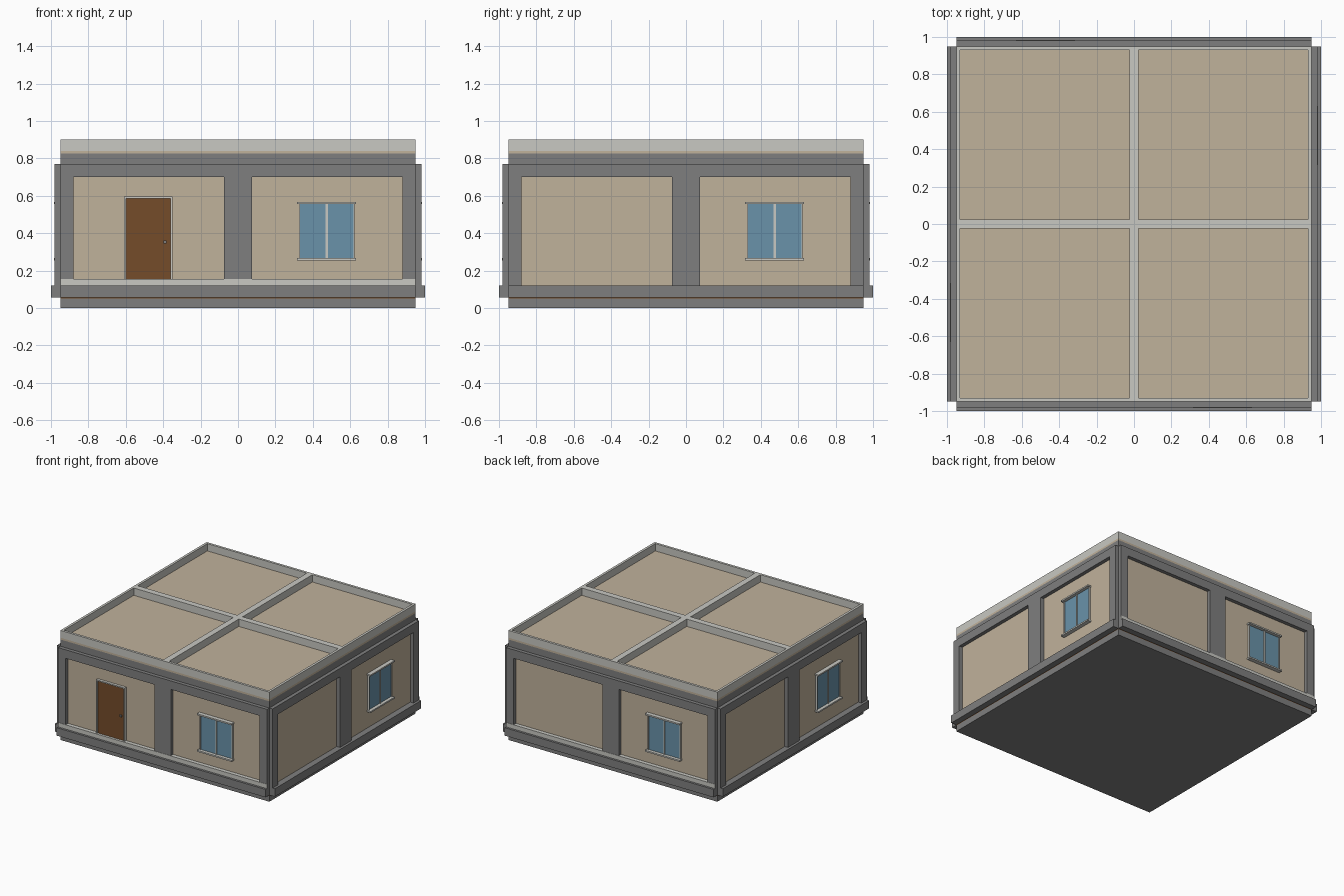
import bpy, bmesh, math
from mathutils import Matrix

if "Cube" in bpy.data.objects:
    bpy.data.objects.remove(bpy.data.objects["Cube"])


def mat(name, rgb):
    m = bpy.data.materials.new(name)
    m.diffuse_color = (*rgb, 1)
    m.use_nodes = True
    m.node_tree.nodes["Principled BSDF"].inputs["Base Color"].default_value = m.diffuse_color
    return m


GREY = mat("dark concrete", (0.212, 0.212, 0.212))
LIGHT = mat("light trim", (0.58, 0.58, 0.54))
BEIGE = mat("beige plaster", (0.53, 0.445, 0.33))
GLASS = mat("window blue", (0.144, 0.29, 0.40))
BROWN = mat("wood brown", (0.178, 0.072, 0.023))


def boxes(name, material, spans, turn=0):
    """One object from boxes (x0, x1, y0, y1, z0, z1), turned about z by quarter turns."""
    bm = bmesh.new()
    for x0, x1, y0, y1, z0, z1 in spans:
        m = Matrix.Translation(((x0 + x1) / 2, (y0 + y1) / 2, (z0 + z1) / 2))
        m = m @ Matrix.Diagonal((x1 - x0, y1 - y0, z1 - z0, 1))
        bmesh.ops.create_cube(bm, size=1, matrix=m)
    bm.transform(Matrix.Rotation(turn * math.pi / 2, 4, 'Z'))
    me = bpy.data.meshes.new(name)
    bm.to_mesh(me)
    bm.free()
    me.materials.append(material)
    ob = bpy.data.objects.new(name, me)
    bpy.context.collection.objects.link(ob)
    return ob


W = 0.95


def slab(name, material, z0, z1):
    boxes(name, material, [(-W, W, -W, W, z0, z1)])


# stacked body
slab("foundation", GREY, 0, 0.05)
slab("floor", BROWN, 0.05, 0.06)
slab("walls", BEIGE, 0.06, 0.77)
slab("ceiling_slab", GREY, 0.77, 0.825)
slab("roof", BEIGE, 0.825, 0.84)

# roof parapet and cross ribs
T = 0.02
boxes("parapet", LIGHT, [
    (-W, W, -W, -W + T, 0.84, 0.9), (-W, W, W - T, W, 0.84, 0.9),
    (-W, -W + T, -W + T, W - T, 0.84, 0.9), (W - T, W, -W + T, W - T, 0.84, 0.9)])
boxes("roof_ribs", LIGHT, [
    (-0.025, 0.025, -W + T, W - T, 0.84, 0.9),
    (-W + T, -0.025, -0.025, 0.025, 0.84, 0.9),
    (0.025, W - T, -0.025, 0.025, 0.84, 0.9)])

# same facade on all four sides
for i, side in enumerate(("front", "right", "back", "left")):
    boxes(side + "_plinth_band", GREY, [(-W, W, -1, -W, 0.055, 0.12)], i)
    boxes(side + "_wall_frame", GREY, [
        (-W, -0.88, -0.98, -W, 0.12, 0.70), (-0.075, 0.075, -0.98, -W, 0.12, 0.70),
        (0.88, W, -0.98, -W, 0.12, 0.70), (-W, W, -0.98, -W, 0.70, 0.77)], i)
    boxes(side + "_window_glass", GLASS, [(0.33, 0.62, -0.957, -W, 0.265, 0.56)], i)
    boxes(side + "_window_trim", LIGHT, [
        (0.315, 0.63, -0.984, -W, 0.255, 0.267), (0.315, 0.63, -0.984, -W, 0.555, 0.567),
        (0.469, 0.481, -0.965, -W, 0.267, 0.555),
        (0.326, 0.332, -0.965, -W, 0.267, 0.555), (0.618, 0.624, -0.965, -W, 0.267, 0.555)], i)
    if i % 2 == 0:
        boxes(side + "_ledge", LIGHT, [(-W, W, -0.982, -W, 0.12, 0.155)], i)

# front door
boxes("door", BROWN, [(-0.60, -0.36, -0.962, -W, 0.155, 0.585)])
boxes("door_frame", LIGHT, [
    (-0.61, -0.60, -0.972, -W, 0.155, 0.595), (-0.36, -0.35, -0.972, -W, 0.155, 0.595),
    (-0.60, -0.36, -0.972, -W, 0.585, 0.595)])
boxes("door_knob", GREY, [(-0.398, -0.382, -0.972, -0.962, 0.345, 0.361)])
